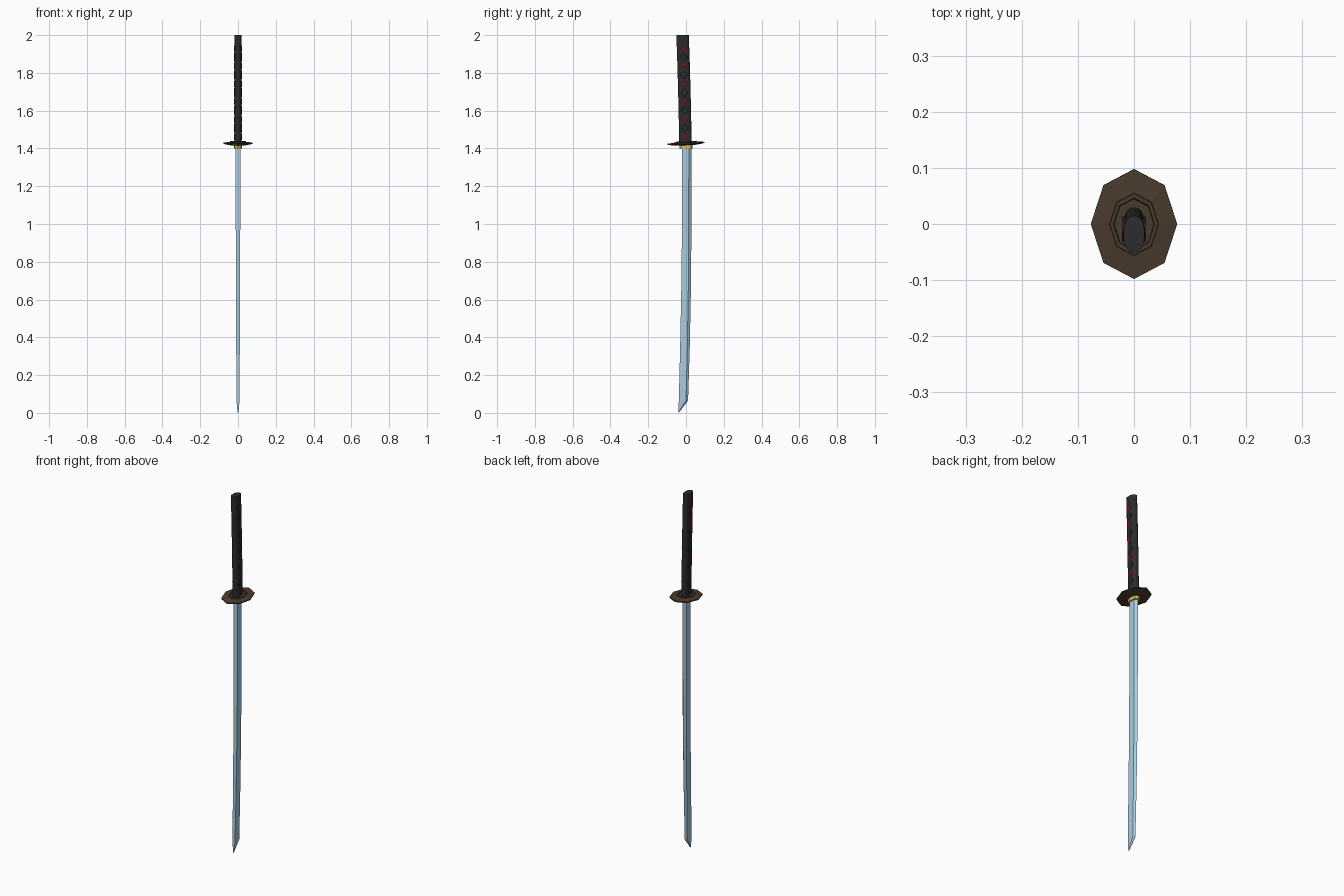
import bpy, bmesh
from math import cos, sin, pi, copysign, radians
from mathutils import Matrix

if "Cube" in bpy.data.objects:
    bpy.data.objects.remove(bpy.data.objects["Cube"])


def mat(name, rgb):
    m = bpy.data.materials.new(name)
    m.diffuse_color = (*rgb, 1)
    m.use_nodes = True
    m.node_tree.nodes["Principled BSDF"].inputs["Base Color"].default_value = m.diffuse_color
    return m


STEEL = mat("steel", (0.40, 0.60, 0.75))
BLACK = mat("black_wrap", (0.025, 0.025, 0.027))
BROWN = mat("dark_bronze", (0.07, 0.045, 0.027))
GOLD = mat("gold", (0.75, 0.5, 0.08))
RED = mat("red", (0.4, 0.0, 0.01))


def finish(name, bm, material):
    bmesh.ops.remove_doubles(bm, verts=bm.verts, dist=1e-5)
    bmesh.ops.recalc_face_normals(bm, faces=bm.faces)
    me = bpy.data.meshes.new(name)
    bm.to_mesh(me)
    bm.free()
    me.materials.append(material)
    ob = bpy.data.objects.new(name, me)
    bpy.context.collection.objects.link(ob)
    return ob


def loft(name, rings, material):
    """Skin a list of equal-sized point rings and cap both ends."""
    bm = bmesh.new()
    vs = [[bm.verts.new(p) for p in r] for r in rings]
    n = len(vs[0])
    for a, b in zip(vs, vs[1:]):
        for i in range(n):
            j = (i + 1) % n
            bm.faces.new((a[i], a[j], b[j], b[i]))
    bm.faces.new(vs[0])
    bm.faces.new(vs[-1])
    return finish(name, bm, material)


def oval(n, rx, ry, z, cy=0.0, power=1.0):
    pts = []
    for i in range(n):
        a = 2 * pi * i / n
        c, s = cos(a), sin(a)
        pts.append((rx * copysign(abs(c) ** power, c),
                    cy + ry * copysign(abs(s) ** power, s), z))
    return pts


# Blade: flat spine at -y, ridge line, bevelled cutting edge at +y
def blade_ring(z, spine, ridge, edge, half, drop=0.0):
    return [(-half, spine, z - drop), (half, spine, z - drop),
            (half, ridge, z), (0, edge, z), (-half, ridge, z)]


loft("blade", [
    blade_ring(1.43, -0.020, 0.015, 0.029, 0.0125),
    blade_ring(1.00, -0.021, 0.014, 0.029, 0.0120),
    blade_ring(0.65, -0.025, 0.012, 0.026, 0.0110),
    blade_ring(0.35, -0.031, 0.007, 0.020, 0.0095),
    blade_ring(0.065, -0.038, 0.000, 0.011, 0.0080),
    [(-0.002, -0.041, 0.005), (0.002, -0.041, 0.005),
     (0.002, -0.039, 0.004), (0, -0.039, 0.0), (-0.002, -0.039, 0.004)],
], STEEL)

# Gold blade collar
loft("blade_collar", [oval(8, 0.021, 0.035, 1.400, 0, 0.8),
                      oval(8, 0.021, 0.035, 1.424, 0, 0.8)], GOLD)

# Octagonal guard with a raised rim around the handle, slightly tilted
prof = [(0.45, -0.010), (0.56, -0.010), (1.0, -0.003), (1.0, 0.003),
        (0.57, 0.007), (0.56, 0.011), (0.48, 0.011), (0.46, 0.007)]
guard = loft("guard", [oval(8, 0.077 * s, 0.098 * s, z) for s, z in prof], BROWN)
guard.data.transform(Matrix.Translation((0, 0, 1.427)) @ Matrix.Rotation(radians(3), 4, 'X'))


# Handle, gently curved toward -y at the top
def handle_y(z):
    t = (z - 1.425) / 0.575
    return -0.003 - 0.009 * t - 0.006 * t * t


loft("handle", [oval(16, 0.019, 0.033, z, handle_y(z), 0.85)
                for z in (1.425, 1.57, 1.71, 1.86, 2.0)], BLACK)

# Red diamond inlays and the wrap pads between them, on both sides
for side, label in ((1, "right"), (-1, "left")):
    for kind, count, z0, hy, hz, x, m in (
            ("red_inlay", 6, 1.46, 0.011, 0.019, 0.0200, RED),
            ("wrap_pad", 5, 1.508, 0.020, 0.026, 0.0212, BLACK)):
        bm = bmesh.new()
        for i in range(count):
            z = z0 + i * 0.094
            cy = handle_y(z)
            base = [(0, -hz), (hy, 0), (0, hz), (-hy, 0)]
            inner = [bm.verts.new((side * 0.015, cy + a, z + b)) for a, b in base]
            outer = [bm.verts.new((side * x, cy + a * 0.85, z + b * 0.85)) for a, b in base]
            bm.faces.new(outer)
            for k in range(4):
                j = (k + 1) % 4
                bm.faces.new((inner[k], inner[j], outer[j], outer[k]))
        finish(f"{kind}_{label}", bm, m)
